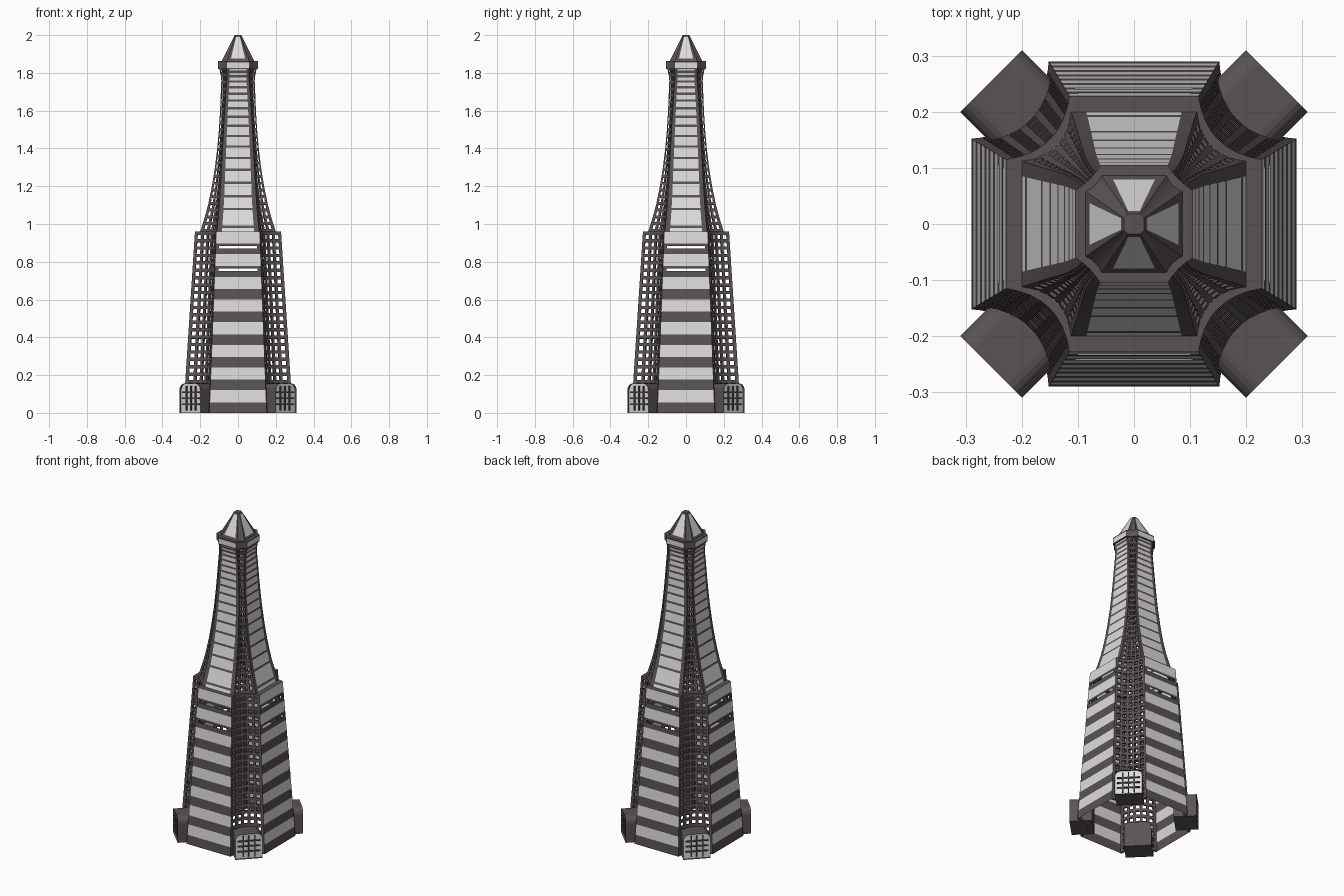
import bpy, bmesh, math
from mathutils import Matrix, Vector

if "Cube" in bpy.data.objects:
    bpy.data.objects.remove(bpy.data.objects["Cube"])


def material(name, rgb):
    m = bpy.data.materials.new(name)
    m.diffuse_color = (*rgb, 1)
    m.use_nodes = True
    m.node_tree.nodes["Principled BSDF"].inputs["Base Color"].default_value = m.diffuse_color
    return m


MATS = [material("dark stone", (0.105, 0.085, 0.086)),
        material("pale panel", (0.72, 0.72, 0.72))]


def finish(name, bm, thick=0):
    me = bpy.data.meshes.new(name)
    bm.to_mesh(me)
    bm.free()
    for m in MATS:
        me.materials.append(m)
    ob = bpy.data.objects.new(name, me)
    bpy.context.collection.objects.link(ob)
    if thick:
        mod = ob.modifiers.new("thickness", 'SOLIDIFY')
        mod.thickness, mod.offset = thick, -1
    return ob


def sheet(name, fn, us, vs, rule, thick=0):
    """Grid sheet fn(u, v), repeated on four sides; rule gives material or None for a hole."""
    bm = bmesh.new()
    for k in range(4):
        rot = Matrix.Rotation(k * math.pi / 2, 3, 'Z')
        grid = [[bm.verts.new(rot @ Vector(fn(u, v))) for u in us] for v in vs]
        for j in range(len(vs) - 1):
            for i in range(len(us) - 1):
                m = rule(i, j)
                if m is not None:
                    f = bm.faces.new((grid[j][i], grid[j][i + 1], grid[j + 1][i + 1], grid[j + 1][i]))
                    f.material_index = m
    bmesh.ops.delete(bm, geom=[v for v in bm.verts if not v.link_faces], context='VERTS')
    return finish(name, bm, thick)


def section(profile, z):
    """Interpolate (half extent, half face width, corner hollow) at height z."""
    for p, q in zip(profile, profile[1:]):
        if z <= q[0] + 1e-6:
            t = (z - p[0]) / (q[0] - p[0])
            return [a + (b - a) * t for a, b in zip(p[1:], q[1:])]
    return profile[-1][1:]


def face_point(s, u, z):
    return (u * s[1], -s[0], z)


def corner_point(s, u, z):
    a, w, h = s
    d = h * 4 * u * (1 - u) / math.sqrt(2)
    return (w + (a - w) * u - d, -a + (a - w) * u + d, z)


def on_face(profile):
    return lambda u, z: face_point(section(profile, z), u, z)


def on_corner(profile):
    return lambda u, z: corner_point(section(profile, z), u, z)


def bars(lo, hi, n, bar):
    """Alternating bar / gap stops; gaps are the odd cells."""
    p = (hi - lo - bar) / n
    out = []
    for i in range(n):
        out += [lo + i * p, lo + i * p + bar]
    return out + [hi - bar, hi]


def lattice(i, j):
    return None if i % 2 and j % 2 else 0


LOW = [(0, 0.29, 0.152, 0.042), (0.96, 0.228, 0.115, 0.03)]
UP = [(0.96, 0.2, 0.112, 0.025), (1.03, 0.178, 0.105, 0.022), (1.1, 0.159, 0.099, 0.02),
      (1.2, 0.138, 0.093, 0.017), (1.3, 0.122, 0.088, 0.013), (1.4, 0.11, 0.082, 0.01),
      (1.5, 0.101, 0.077, 0.009), (1.6, 0.095, 0.071, 0.008), (1.7, 0.091, 0.064, 0.007),
      (1.77, 0.088, 0.058, 0.006), (1.83, 0.1, 0.058, 0.006)]

# Lower striped walls, with two open slots high up
P = 0.12
vs, kinds = [0], []
for k in range(8):
    if k < 6:
        vs += [k * P + 0.056, (k + 1) * P]
        kinds += [0, 1]
    else:
        vs += [k * P + 0.03, k * P + 0.044, k * P + 0.058, (k + 1) * P]
        kinds += [0, 'slot', 0, 1]
sheet("lower_striped_walls", on_face(LOW), [-1, -0.85, 0.85, 1], vs,
      lambda i, j: (None if i == 1 else 0) if kinds[j] == 'slot' else kinds[j])

# Lower hollow corners with window lattice
sheet("lower_corner_lattice", on_corner(LOW), bars(0, 1, 5, 0.075), bars(0, 0.96, 24, 0.017), lattice, 0.01)

# Ledge between the two stages
top, base = LOW[-1][1:], UP[0][1:]


def mix(fn, s0, s1, z0, z1):
    return lambda u, v: Vector(fn(s0, u, z0)).lerp(Vector(fn(s1, u, z1)), v)


sheet("ledge_straight", mix(face_point, top, base, 0.96, 0.96), [-1, 1], [0, 1], lambda i, j: 0)
sheet("ledge_corner", mix(corner_point, top, base, 0.96, 0.96), [i / 8 for i in range(9)], [0, 1], lambda i, j: 0)

# Upper tapering walls: pale panels with thin floor lines that close up with height
lines = [0.985, 1.08, 1.147, 1.218, 1.287, 1.35, 1.41, 1.466, 1.52, 1.568, 1.613,
         1.654, 1.69, 1.724, 1.755, 1.782, 1.806]
vs = [0.96]
for z in lines:
    vs += [z - 0.006, z + 0.006]
vs.append(1.83)
sheet("upper_walls", on_face(UP), [-1, -0.76, 0.76, 1], vs,
      lambda i, j: 1 if i == 1 and j % 2 == 0 else 0)
sheet("upper_corner_lattice", on_corner(UP), bars(0, 1, 4, 0.11), bars(0.96, 1.83, 24, 0.014), lattice, 0.008)

# Collar under the spire
COLLAR = [(1.82, 0.105, 0.06, 0.004), (1.862, 0.105, 0.06, 0.004)]
cz = [1.82, 1.827, 1.855, 1.862]
eighths = [i / 4 for i in range(5)]
sheet("collar_front", on_face(COLLAR), [-1, 1], cz, lambda i, j: j % 2)
sheet("collar_corner", on_corner(COLLAR), eighths, cz, lambda i, j: 0)
c, s0, s1 = COLLAR[0][1:], (0.086, 0.058, 0.004), (0.018, 0.011, 0)
for nm, z, inner in (("collar_top", 1.862, s0), ("collar_underside", 1.82, section(UP, 1.82))):
    sheet(nm + "_straight", mix(face_point, c, inner, z, z), [-1, 1], [0, 1], lambda i, j: 0)
    sheet(nm + "_corner", mix(corner_point, c, inner, z, z), eighths, [0, 1], lambda i, j: 0)

# Spire with pale panels and a small flat tip
sheet("spire_faces", mix(face_point, s0, s1, 1.862, 2.0), [-1, -0.7, 0.7, 1], [0, 0.1, 0.93, 1],
      lambda i, j: 1 if i == 1 and j == 1 else 0)
sheet("spire_corners", mix(corner_point, s0, s1, 1.862, 2.0), eighths, [0, 1], lambda i, j: 0)
bm = bmesh.new()
tip = []
for k in range(4):
    rot = Matrix.Rotation(k * math.pi / 2, 3, 'Z')
    tip += [bm.verts.new(rot @ Vector((x, -0.018, 2.0))) for x in (-0.011, 0.011)]
bm.faces.new(tip)
finish("spire_tip", bm)

# Four arched entrance porches on the diagonals
W, H, R, OUT, IN = 0.078, 0.155, 0.035, 0.36, 0.23
outline = [(-W, 0), (W, 0)]
for cx, a0 in ((W - R, 0), (-W + R, 90)):
    for n in range(6):
        a = math.radians(a0 + n * 18)
        outline.append((cx + R * math.cos(a), H - R + R * math.sin(a)))
for k in range(4):
    bm = bmesh.new()
    front = bm.faces.new([bm.verts.new((x, -OUT, z)) for x, z in outline])
    back = [bm.verts.new((x, -IN, z)) for x, z in outline]
    fv = list(front.verts)
    for i in range(len(fv)):
        j = (i + 1) % len(fv)
        bm.faces.new((fv[j], fv[i], back[i], back[j]))
    bm.faces.new(back[::-1])
    # recessed pale glazing
    bmesh.ops.inset_region(bm, faces=[front], thickness=0.014)
    ext = bmesh.ops.extrude_discrete_faces(bm, faces=[front])['faces'][0]
    bmesh.ops.translate(bm, verts=ext.verts, vec=(0, 0.012, 0))
    ext.material_index = 1
    # glazing bars
    for x in (-0.033, 0, 0.033):
        m = Matrix.Translation((x, -OUT + 0.009, 0.077)) @ Matrix.Diagonal((0.007, 0.01, 0.13, 1))
        bmesh.ops.create_cube(bm, size=1, matrix=m)
    for z in (0.045, 0.077, 0.109):
        m = Matrix.Translation((0, -OUT + 0.009, z)) @ Matrix.Diagonal((0.13, 0.01, 0.007, 1))
        bmesh.ops.create_cube(bm, size=1, matrix=m)
    bm.transform(Matrix.Rotation(math.pi / 4 + k * math.pi / 2, 4, 'Z'))
    finish("entrance_porch_%d" % (k + 1), bm)
